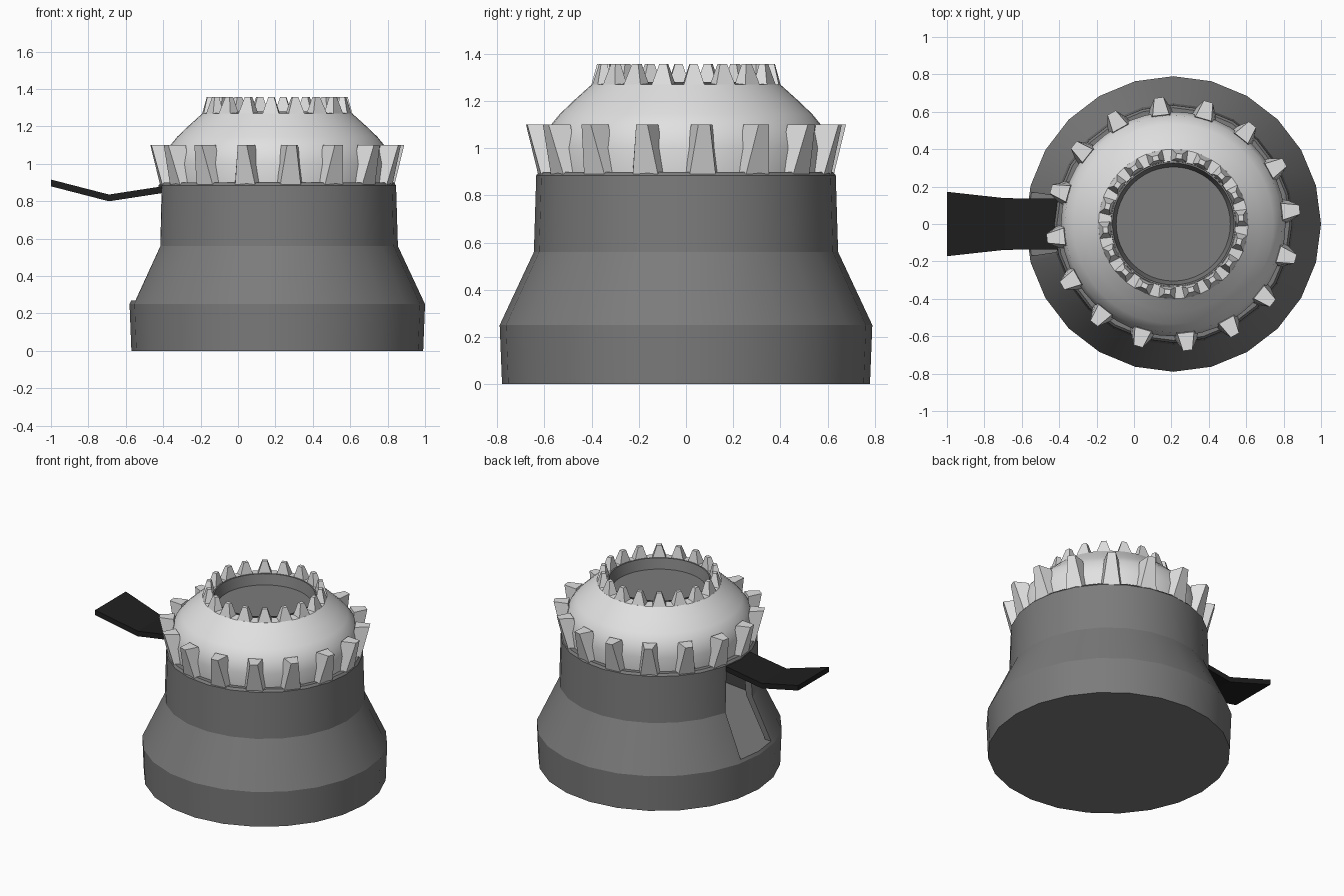
import bpy, bmesh, math
from mathutils import Matrix

if "Cube" in bpy.data.objects:
    bpy.data.objects.remove(bpy.data.objects["Cube"])

CX = 0.21  # axis of the round body


def material(name, value):
    m = bpy.data.materials.new(name)
    m.diffuse_color = (value, value, value, 1)
    m.use_nodes = True
    m.node_tree.nodes["Principled BSDF"].inputs["Base Color"].default_value = m.diffuse_color
    return m


GREY = material("mid grey", 0.2)
LIGHT = material("light grey", 0.75)
BLACK = material("black", 0.014)


def finish(bm, name, mat, angle=None):
    bmesh.ops.recalc_face_normals(bm, faces=bm.faces[:])
    me = bpy.data.meshes.new(name)
    bm.to_mesh(me)
    bm.free()
    ob = bpy.data.objects.new(name, me)
    bpy.context.collection.objects.link(ob)
    me.materials.append(mat)
    if angle:
        smooth(ob, angle)
    return ob


def activate(ob):
    bpy.ops.object.select_all(action='DESELECT')
    ob.select_set(True)
    bpy.context.view_layer.objects.active = ob


def smooth(ob, angle):
    activate(ob)
    bpy.ops.object.shade_smooth_by_angle(angle=math.radians(angle))


def lathe(name, profile, sides, mat, angle=None):
    """Closed turned solid from (radius, z) points, capped at both ends."""
    bm = bmesh.new()
    rings = [[bm.verts.new((CX + r * math.cos(math.tau * i / sides),
                            r * math.sin(math.tau * i / sides), z))
              for i in range(sides)] for r, z in profile]
    for a, b in zip(rings, rings[1:]):
        for i in range(sides):
            j = (i + 1) % sides
            bm.faces.new((a[i], a[j], b[j], b[i]))
    bm.faces.new(rings[0])
    bm.faces.new(rings[-1])
    return finish(bm, name, mat, angle)


def prism(bm, low, high, matrix=Matrix()):
    """Six-sided block between two four-point loops."""
    a = [bm.verts.new(matrix @ Matrix.Translation(p).translation) for p in low]
    b = [bm.verts.new(matrix @ Matrix.Translation(p).translation) for p in high]
    bm.faces.new(a)
    bm.faces.new(b)
    for i in range(4):
        j = (i + 1) % 4
        bm.faces.new((a[i], a[j], b[j], b[i]))


def loop(r0, r1, w0, w1, z):
    """Trapezoid: half width w0 at radius r0, w1 at radius r1."""
    return [(r0, -w0, z), (r1, -w1, z), (r1, w1, z), (r0, w0, z)]


def teeth(name, count, offset, low, high):
    bm = bmesh.new()
    for i in range(count):
        turn = Matrix.Rotation(math.radians(offset) + math.tau * i / count, 4, 'Z')
        prism(bm, low, high, Matrix.Translation((CX, 0, 0)) @ turn)
    return finish(bm, name, LIGHT)


def cut(ob, cutter):
    activate(ob)
    mod = ob.modifiers.new("cut", 'BOOLEAN')
    mod.operation = 'DIFFERENCE'
    mod.solver = 'EXACT'
    mod.object = cutter
    bpy.ops.object.modifier_apply(modifier=mod.name)
    bpy.data.objects.remove(cutter)


# Hollow body with a tapered chute opening on the left side
body = lathe("body", [(0.78, 0), (0.79, 0.25), (0.645, 0.56), (0.635, 0.885), (0.622, 0.9)], 24, GREY)
cut(body, lathe("cavity", [(0.735, 0.27), (0.595, 0.56), (0.585, 0.86)], 24, GREY))
bm = bmesh.new()
prism(bm, [(-0.9, -0.17, 0.27), (-0.2, -0.17, 0.27), (-0.2, 0.17, 0.27), (-0.9, 0.17, 0.27)],
      [(-0.9, -0.13, 0.855), (-0.2, -0.13, 0.855), (-0.2, 0.13, 0.855), (-0.9, 0.13, 0.855)])
cut(body, finish(bm, "opening", GREY))
smooth(body, 20)

# Domed top with a sunken round well
lathe("dome", [(0.59, 0.89), (0.6, 1.0), (0.58, 1.09), (0.535, 1.145), (0.47, 1.207), (0.4, 1.27),
               (0.335, 1.275), (0.33, 1.18)], 48, LIGHT, 35)
bm = bmesh.new()
N = 48
rows = [[bm.verts.new((CX + r * math.cos(math.tau * i / N), r * math.sin(math.tau * i / N), z))
         for i in range(N)] for r, z in ((0.334, 1.28), (0.325, 1.28), (0.305, 1.21))]
for a, b in zip(rows, rows[1:]):
    for i in range(N):
        bm.faces.new((a[i], a[(i + 1) % N], b[(i + 1) % N], b[i]))
bm.faces.new(rows[-1])
well = finish(bm, "well", GREY)
# keep the well surface facing up and inward
if max(well.data.polygons, key=lambda p: p.area).normal.z < 0:
    well.data.flip_normals()
smooth(well, 30)

# Two crowns of teeth
teeth("large_teeth", 16, 6.5, loop(0.56, 0.625, 0.075, 0.055, 0.89), loop(0.585, 0.68, 0.045, 0.025, 1.1))
teeth("small_teeth", 18, 5, loop(0.335, 0.4, 0.045, 0.045, 1.265), loop(0.35, 0.377, 0.016, 0.016, 1.357))

# Bent lever: pairs of cross-sections (x, half width, bottom z)
bm = bmesh.new()
sections = [[bm.verts.new(p) for p in ((x, -w, z), (x, w, z), (x, w, z + 0.036), (x, -w, z + 0.036))]
            for x, w, z in ((-1, 0.172, 0.88), (-0.69, 0.138, 0.8), (-0.3, 0.135, 0.86))]
for a, b in zip(sections, sections[1:]):
    for i in range(4):
        j = (i + 1) % 4
        bm.faces.new((a[i], a[j], b[j], b[i]))
bm.faces.new(sections[0])
bm.faces.new(sections[-1])
finish(bm, "lever", BLACK)
